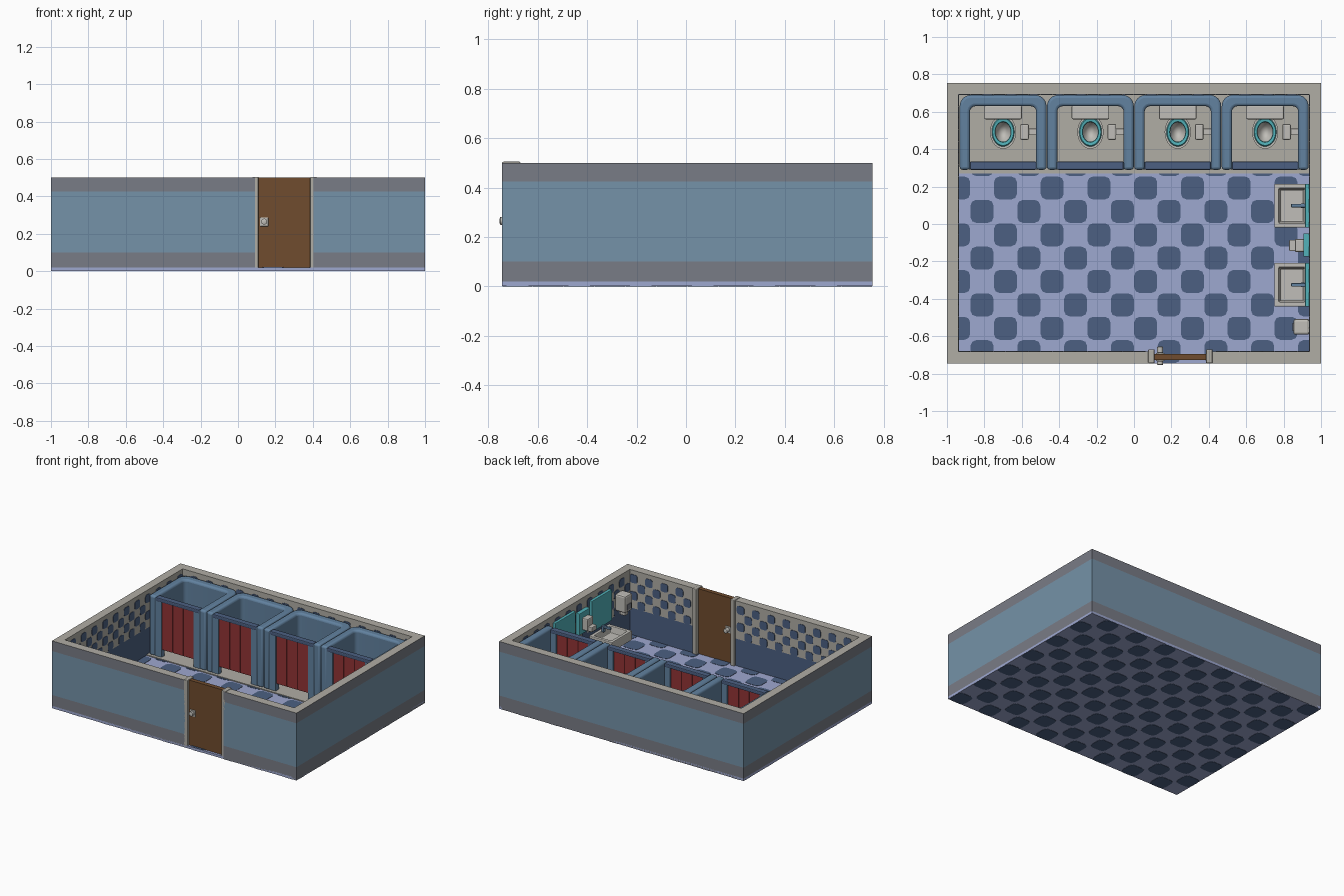
import bpy, bmesh, math
from mathutils import Vector

if "Cube" in bpy.data.objects:
    bpy.data.objects.remove(bpy.data.objects["Cube"])

def mat(name, rgb):
    m = bpy.data.materials.new(name)
    lin = [(c / 255 / 12.92) if c < 11 else ((c / 255 + 0.055) / 1.055) ** 2.4 for c in rgb]
    m.diffuse_color = (*lin, 1)
    m.use_nodes = True
    m.node_tree.nodes["Principled BSDF"].inputs["Base Color"].default_value = m.diffuse_color
    return m

BEIGE = mat("beige plaster", (176, 173, 165))
GREY = mat("outer grey", (121, 124, 134))
BLUE = mat("outer blue", (117, 146, 168))
LAV = mat("lavender tile", (158, 168, 208))
NAVY = mat("dark blue tile", (76, 96, 130))
STALL = mat("stall blue", (98, 130, 160))
RED = mat("red door", (146, 52, 54))
BROWN = mat("brown wood", (112, 76, 46))
TEAL = mat("teal", (82, 178, 186))
WHITE = mat("fixture grey", (192, 190, 184))

def finish(name, bm, mats, bevel=0, smooth=False, seg=2):
    bmesh.ops.recalc_face_normals(bm, faces=bm.faces)
    me = bpy.data.meshes.new(name)
    bm.to_mesh(me)
    bm.free()
    ob = bpy.data.objects.new(name, me)
    bpy.context.collection.objects.link(ob)
    for m in mats:
        me.materials.append(m)
    if bevel:
        b = ob.modifiers.new("bevel", 'BEVEL')
        b.width, b.segments, b.limit_method, b.angle_limit = bevel, seg, 'ANGLE', math.radians(40)
    if smooth:
        bpy.context.view_layer.objects.active = ob
        ob.select_set(True)
        bpy.ops.object.shade_smooth_by_angle(angle=math.radians(40))
        ob.select_set(False)
    return ob

def add_prism(bm, pts, place, lo, hi):
    """Extrude a 2D outline between lo and hi; place maps (u, v, w) to xyz."""
    a = [bm.verts.new(place(u, v, lo)) for u, v in pts]
    b = [bm.verts.new(place(u, v, hi)) for u, v in pts]
    bm.faces.new(a)
    bm.faces.new(b)
    for i in range(len(a)):
        j = (i + 1) % len(a)
        bm.faces.new((a[i], a[j], b[j], b[i]))

XYZ = lambda u, v, w: (u, v, w)

def box(name, x0, x1, y0, y1, z0, z1, m, bevel=0):
    bm = bmesh.new()
    add_prism(bm, [(x0, y0), (x1, y0), (x1, y1), (x0, y1)], XYZ, z0, z1)
    return finish(name, bm, [m], bevel)

def lathe(name, prof, loc, m, sx=1, sy=1, closed=False, n=28, axis='Z'):
    bm = bmesh.new()
    rings = []
    for r, z in prof:
        ring = []
        for k in range(n):
            a = 2 * math.pi * k / n
            p = (r * sx * math.cos(a), r * sy * math.sin(a), z)
            if axis == 'Y':
                p = (p[0], p[2], p[1])
            ring.append(bm.verts.new(Vector(loc) + Vector(p)))
        rings.append(ring)
    for i in range(len(rings) if closed else len(rings) - 1):
        a, b = rings[i], rings[(i + 1) % len(rings)]
        for k in range(n):
            bm.faces.new((a[k], a[(k + 1) % n], b[(k + 1) % n], b[k]))
    if not closed:
        bm.faces.new(rings[0])
        bm.faces.new(rings[-1])
    return finish(name, bm, [m], smooth=True)

def tile(u0, u1, v0, v1, c):
    """Rounded square outline."""
    pts = []
    for cu, cv, a0 in ((u1 - c, v1 - c, 0), (u0 + c, v1 - c, 90), (u0 + c, v0 + c, 180), (u1 - c, v0 + c, 270)):
        for a in (0, 45, 90):
            t = math.radians(a0 + a)
            pts.append((cu + c * math.cos(t), cv + c * math.sin(t)))
    return pts

YF, YB, T = -0.745, 0.755, 0.062
IX, IF, IB = 1 - T, YF + T, YB - T
FL = 0.02

# Floor slab, with dark tiles running through to the underside
box("floor", -1, 1, YF, YB, 0.002, FL, LAV)
bm = bmesh.new()
for i in range(16):
    for j in range(12):
        if (i + j) % 2:
            x, y = -1 + i * .125, YF + j * .125
            add_prism(bm, tile(x + .001, x + .124, y + .001, y + .124, .03), XYZ, 0, FL + .002)
finish("floor_tiles", bm, [NAVY])

# Walls: bands outside, plaster over a dark dado inside
def wall(name, x0, x1, y0, y1):
    bm = bmesh.new()
    add_prism(bm, [(x0, y0), (x1, y0), (x1, y1), (x0, y1)], XYZ, 0.003, 0.5)
    for z in (.1, .22, .425):
        bmesh.ops.bisect_plane(bm, geom=bm.verts[:] + bm.edges[:] + bm.faces[:], plane_co=(0, 0, z), plane_no=(0, 0, 1))
    for f in bm.faces:
        c = f.calc_center_median()
        outer = abs(c.x) > .999 or c.y < YF + .001 or c.y > YB - .001
        if c.z > .499:
            f.material_index = 0
        elif outer:
            f.material_index = 2 if .1 < c.z < .425 else 1
        else:
            f.material_index = 0 if c.z > .22 else 3
    finish(name, bm, [BEIGE, GREY, BLUE, NAVY])

wall("left_wall", -1, -IX, YF, YB)
wall("right_wall", IX, 1, YF, YB)
wall("back_wall", -IX, IX, IB, YB)
wall("front_wall_left", -IX, .09, YF, IF)
wall("front_wall_right", .405, IX, YF, IF)

# Checkered wall tiles inside
S = .0625
def wall_tiles(name, start, count, place, skip=lambda u: False):
    bm = bmesh.new()
    for i in range(count):
        for j in range(4):
            u, v = start + i * S, .22 + j * S
            if (i + j) % 2 == 0 and not skip(u):
                add_prism(bm, tile(u + .001, u + S - .001, v, v + S - .001, .015), place, -.002, .003)
    finish(name, bm, [NAVY])

wall_tiles("left_wall_tiles", IF, 22, lambda u, v, w: (-IX + w, u, v))
wall_tiles("right_wall_tiles", IF, 22, lambda u, v, w: (IX - w, u, v))
wall_tiles("back_wall_tiles", -IX, 30, lambda u, v, w: (u, IB - w, v))
wall_tiles("front_wall_tiles", -IX, 30, lambda u, v, w: (u, IF + w, v), lambda u: .02 < u < .42)

# Entrance door with frame, lock plates and knobs
for nm, x in (("left", .075), ("right", .385)):
    box("door_frame_" + nm, x, x + .035, YF, YF + .075, .003, .505, BEIGE, .006)
box("entrance_door", .108, .388, YF + .018, YF + .05, .004, .5, BROWN)
box("lock_plate", .118, .162, YF + .012, YF + .056, .24, .288, WHITE, .003)
for nm, y0, y1 in (("outer", -.755, YF + .014), ("inner", YF + .054, YF + .09)):
    lathe("knob_" + nm, [(.008, y0), (.016, y0 + .003), (.016, y1 - .003), (.009, y1)], (.14, 0, .265), WHITE, axis='Y', n=14)

# Raised floor under the stalls
PL = .027
box("stall_floor", -IX, IX, .27, IB, FL - .005, PL, BEIGE)

def arc(cx, cy, r, a0, a1, n=6):
    return [(cx + r * math.cos(math.radians(a0 + (a1 - a0) * k / n)),
             cy + r * math.sin(math.radians(a0 + (a1 - a0) * k / n))) for k in range(n + 1)]

# Stalls, each with its toilet and paper holder
for s in range(4):
    n = "_%d" % (s + 1)
    cx = -.7 + s * .467
    h, w, yf, yb = .232, .055, .29, .69
    hi, yi = h - w, yb - .06
    # U-shaped partition with rounded corners and top edges
    pts = [(cx + h, yf)] + arc(cx + h - .06, yb - .06, .06, 0, 90) + arc(cx - h + .06, yb - .06, .06, 90, 180)
    pts += [(cx - h, yf), (cx - hi, yf)] + arc(cx - hi + .03, yi - .03, .03, 180, 90)
    pts += arc(cx + hi - .03, yi - .03, .03, 90, 0) + [(cx + hi, yf)]
    bm = bmesh.new()
    add_prism(bm, pts, XYZ, FL, .465)
    finish("stall_partition" + n, bm, [STALL], .015, True, 3)
    # front frame and planked door
    for sg, nm in ((-1, "left"), (1, "right")):
        a, b = sorted((cx + sg * .13, cx + sg * (hi + .01)))
        box("stall_post_" + nm + n, a, b, yf + .002, yf + .042, FL, .455, STALL, .006)
    box("stall_lintel" + n, cx - hi, cx + hi, yf, yf + .044, .432, .46, NAVY, .006)
    for k in range(3):
        x = cx - .131 + k * .0875
        box("stall_door_plank_%d" % (k + 1) + n, x, x + .0865, yf + .008, yf + .034, .08, .435, RED, .003)
    # toilet
    lathe("toilet_bowl" + n, [(.6, PL - .002), (.55, .05), (.6, .08), (.9, .11), (1, .13), (1, .14), (.72, .14),
                              (.62, .12), (.35, .075), (.1, .065)], (cx, .492, 0), WHITE, .07, .09)
    lathe("toilet_seat" + n, [(.58, .138), (.62, .146), (.8, .148), (.88, .138)], (cx, .492, 0), TEAL, .07, .09, True)
    box("toilet_base" + n, cx - .045, cx + .045, .55, .61, PL - .002, .135, WHITE, .008)
    box("toilet_tank" + n, cx - .085, cx + .085, .57, .632, .12, .245, WHITE, .01)
    box("tank_lid" + n, cx - .1, cx + .1, .56, .634, .245, .262, WHITE, .006)
    # paper holder on the right partition
    box("paper_mount" + n, cx + .135, cx + .18, .475, .51, .19, .24, WHITE, .004)
    box("paper_holder" + n, cx + .092, cx + .138, .45, .535, .175, .25, WHITE, .008)

# Sinks with mirrors and taps along the right wall
for k, cy in enumerate((.098, -.325)):
    n = "_%d" % (k + 1)
    x0, x1, y0, y1 = .75, IX, cy - .117, cy + .117
    bm = bmesh.new()
    add_prism(bm, [(x0, y0), (x1, y0), (x1, y1), (x0, y1)], XYZ, .12, .19)
    bm.normal_update()
    top = [f for f in bm.faces if f.calc_center_median().z > .189]
    bmesh.ops.recalc_face_normals(bm, faces=bm.faces)
    bmesh.ops.inset_region(bm, faces=top, thickness=.034)
    bmesh.ops.inset_region(bm, faces=top, thickness=.012, depth=-.045)
    finish("sink" + n, bm, [WHITE], .005)
    box("sink_pedestal" + n, .83, IX, cy - .045, cy + .045, FL, .125, WHITE, .01)
    box("mirror" + n, .915, IX, y0, y1, .22, .45, TEAL, .004)
    box("tap_post" + n, .893, .913, cy - .012, cy + .012, .185, .225, STALL, .003)
    box("tap_spout" + n, .84, .915, cy - .009, cy + .009, .215, .231, STALL, .003)

# Soap dispenser between the sinks, hand dryer near the door
box("soap_backplate", .905, IX, -.175, -.05, .26, .42, TEAL, .004)
box("soap_dispenser", .86, .91, -.15, -.08, .29, .38, WHITE, .008)
box("soap_lever", .83, .87, -.145, -.085, .29, .325, WHITE, .005)
box("hand_dryer", .852, IX, -.592, -.508, .26, .385, WHITE, .012)
box("dryer_panel", .848, .856, -.572, -.528, .28, .32, GREY)
box("dryer_outlet", .87, .915, -.57, -.53, .23, .265, WHITE, .005)
